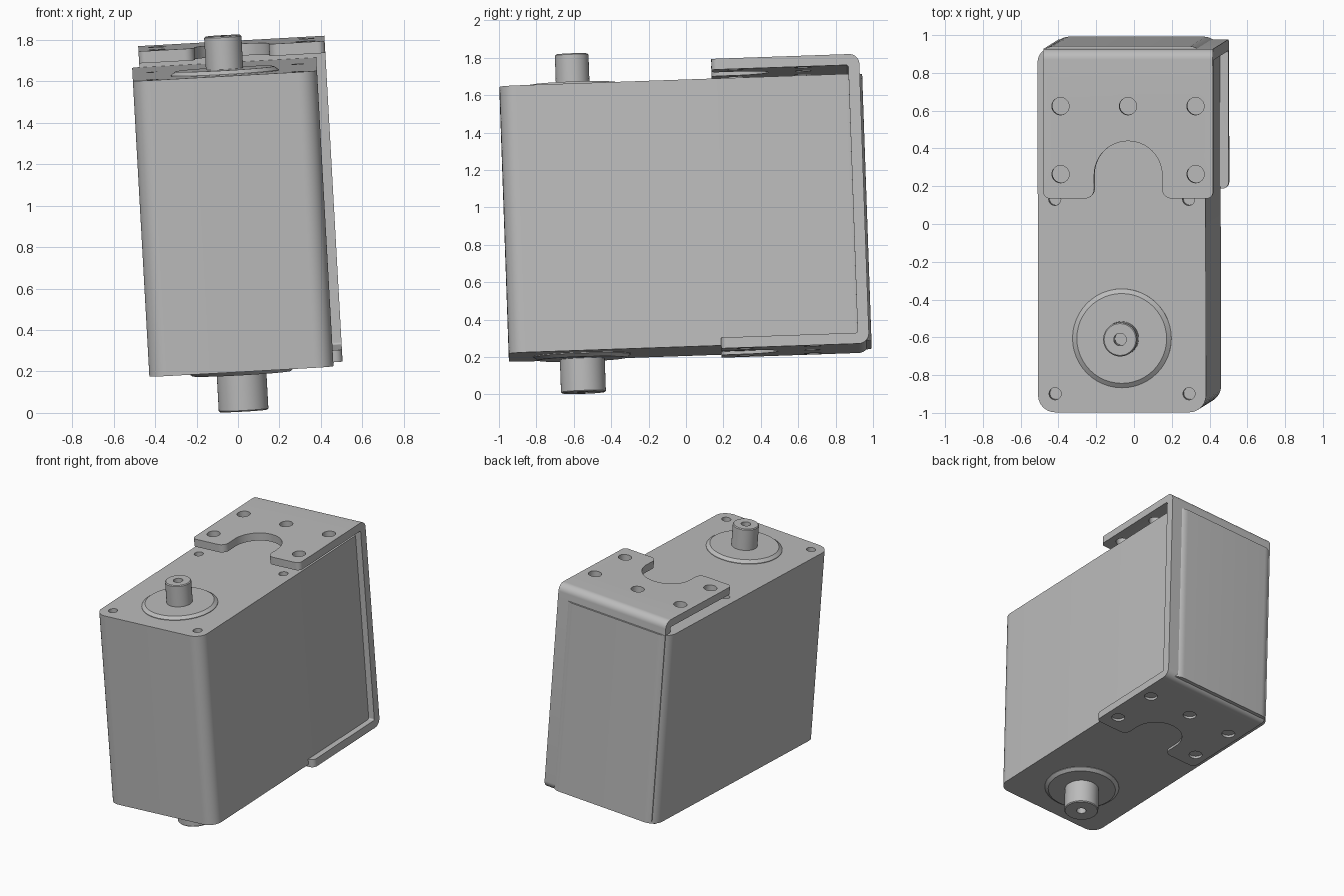
import bpy, bmesh, math
from mathutils import Matrix, Vector

cube = bpy.data.objects.get("Cube")
if cube:
    bpy.data.objects.remove(cube, do_unlink=True)

GREY = (0.5, 0.5, 0.5, 1)
metal = bpy.data.materials.new("plain grey")
metal.use_nodes = True
metal.diffuse_color = GREY
metal.node_tree.nodes["Principled BSDF"].inputs["Base Color"].default_value = GREY

# The whole assembly leans slightly
TILT = (Matrix.Translation((-0.025, -0.0025, 0.945))
        @ Matrix.Rotation(math.radians(-3.2), 4, 'Y')
        @ Matrix.Rotation(math.radians(2), 4, 'X'))
ALONG_X = Matrix(((0, 0, 1, 0), (1, 0, 0, 0), (0, 1, 0, 0), (0, 0, 0, 1)))
HALF_X, HALF_Y, HALF_Z = 0.445, 0.97, 0.715


def to_object(name, bm):
    bmesh.ops.recalc_face_normals(bm, faces=bm.faces)
    mesh = bpy.data.meshes.new(name)
    bm.to_mesh(mesh)
    bm.free()
    mesh.materials.append(metal)
    obj = bpy.data.objects.new(name, mesh)
    bpy.context.collection.objects.link(obj)
    return obj


def fillet(corners, steps=12):
    """Outline from (x, y, radius) corners, each rounded by its radius."""
    out = []
    for i, (x, y, r) in enumerate(corners):
        p = Vector((x, y))
        if r == 0:
            out.append(p)
            continue
        a = (Vector(corners[i - 1][:2]) - p).normalized()
        b = (Vector(corners[(i + 1) % len(corners)][:2]) - p).normalized()
        half = a.angle(b) / 2
        centre = p + (a + b).normalized() * (r / math.sin(half))
        start = p + a * (r / math.tan(half)) - centre
        end = p + b * (r / math.tan(half)) - centre
        for k in range(steps + 1):
            t = k / steps
            w = math.pi - 2 * half
            out.append(centre + (start * math.sin((1 - t) * w) + end * math.sin(t * w)) / math.sin(w))
    return out


def prism(name, outline, low, high, matrix=Matrix()):
    bm = bmesh.new()
    face = bm.faces.new([bm.verts.new((p.x, p.y, low)) for p in outline])
    top = bmesh.ops.extrude_face_region(bm, geom=[face])
    bmesh.ops.translate(bm, vec=(0, 0, high - low),
                        verts=[v for v in top["geom"] if isinstance(v, bmesh.types.BMVert)])
    bm.transform(matrix)
    return to_object(name, bm)


def lathe(name, profile, matrix):
    bm = bmesh.new()
    verts = [bm.verts.new((r, 0, z)) for r, z in profile]
    edges = [bm.edges.new(pair) for pair in zip(verts, verts[1:])]
    bmesh.ops.spin(bm, geom=verts + edges, axis=(0, 0, 1), cent=(0, 0, 0),
                   angle=math.tau, steps=48, use_merge=True)
    bmesh.ops.remove_doubles(bm, verts=bm.verts, dist=0.0001)
    bm.transform(matrix)
    return to_object(name, bm)


def drill(places, radius, low, high):
    bm = bmesh.new()
    for x, y in places:
        bmesh.ops.create_cone(bm, cap_ends=True, segments=32, radius1=radius, radius2=radius,
                              depth=high - low,
                              matrix=Matrix.Translation((x, y, (low + high) / 2)))
    return to_object("drill", bm)


def combine(obj, tool, operation):
    mod = obj.modifiers.new("cut", 'BOOLEAN')
    mod.object, mod.operation, mod.solver = tool, operation, 'EXACT'
    bpy.context.view_layer.objects.active = obj
    bpy.ops.object.modifier_apply(modifier=mod.name)
    bpy.data.objects.remove(tool, do_unlink=True)


# Body: tall block with rounded upright edges and screw holes on top
R = 0.09
body = prism("body", fillet([(-HALF_X, -HALF_Y, R), (HALF_X, -HALF_Y, R),
                             (HALF_X, HALF_Y, R), (-HALF_X, HALF_Y, R)]), -HALF_Z, HALF_Z)
screws = [(x, y) for x in (-0.355, 0.355) for y in (-0.872, 0.158)]
combine(body, drill(screws, 0.032, HALF_Z - 0.08, HALF_Z + 0.1), 'DIFFERENCE')

# Bracket: U-shaped bent plate, trimmed to its plan shape
BACK, INNER, LOW, HIGH, T = 0.957, 0.897, -0.733, 0.818, 0.058
bracket = prism("bracket", fillet([
    (0, LOW, 0), (BACK, LOW, 0.055), (BACK, HIGH, 0.055), (0, HIGH, 0),
    (0, HIGH - T, 0), (INNER, HIGH - T, 0.012), (INNER, LOW + T, 0.012), (0, LOW + T, 0)]),
    -0.7, 0.7, ALONG_X)
CX, W, N, FRONT, ARCH = 0.04, 0.45, 0.18, 0.166, 0.47
plan = fillet([(CX - W, 1.2, 0), (CX - W, FRONT, 0.035), (CX - N, FRONT, 0.05),
               (CX - N, ARCH, 0.179), (CX + N, ARCH, 0.179), (CX + N, FRONT, 0.05),
               (CX + W, FRONT, 0.035), (CX + W, 1.2, 0)])
combine(bracket, prism("plan", plan, -1, 1), 'INTERSECT')
holes = [(CX + x, y) for x, y in
         ((-0.358, 0.295), (0.358, 0.295), (-0.358, 0.655), (0, 0.655), (0.358, 0.655))]
combine(bracket, drill(holes, 0.046, -1, 1), 'DIFFERENCE')

# Raised discs and bored shafts on both ends
parts = [body, bracket]
for end, sign, radius, tip in (("top", 1, 0.09, 0.897), ("bottom", -1, 0.12, 0.917)):
    place = Matrix.Translation((0, -0.578, 0)) @ Matrix.Diagonal((1, 1, sign, 1))
    rim = HALF_Z + 0.022
    parts.append(lathe(end + "_disc", [(0, HALF_Z - 0.02), (0.262, HALF_Z - 0.02),
                                       (0.262, HALF_Z + 0.004), (0.238, rim), (0, rim)], place))
    parts.append(lathe(end + "_shaft", [(0, HALF_Z), (radius, HALF_Z), (radius, tip - 0.006),
                                        (radius - 0.006, tip), (0.033, tip),
                                        (0.033, tip - 0.12), (0, tip - 0.12)], place))

# Lean every part and smooth the round faces
bpy.ops.object.select_all(action='DESELECT')
for part in parts:
    part.matrix_world = TILT
    part.select_set(True)
bpy.context.view_layer.objects.active = body
bpy.ops.object.shade_smooth_by_angle(angle=math.radians(30))
